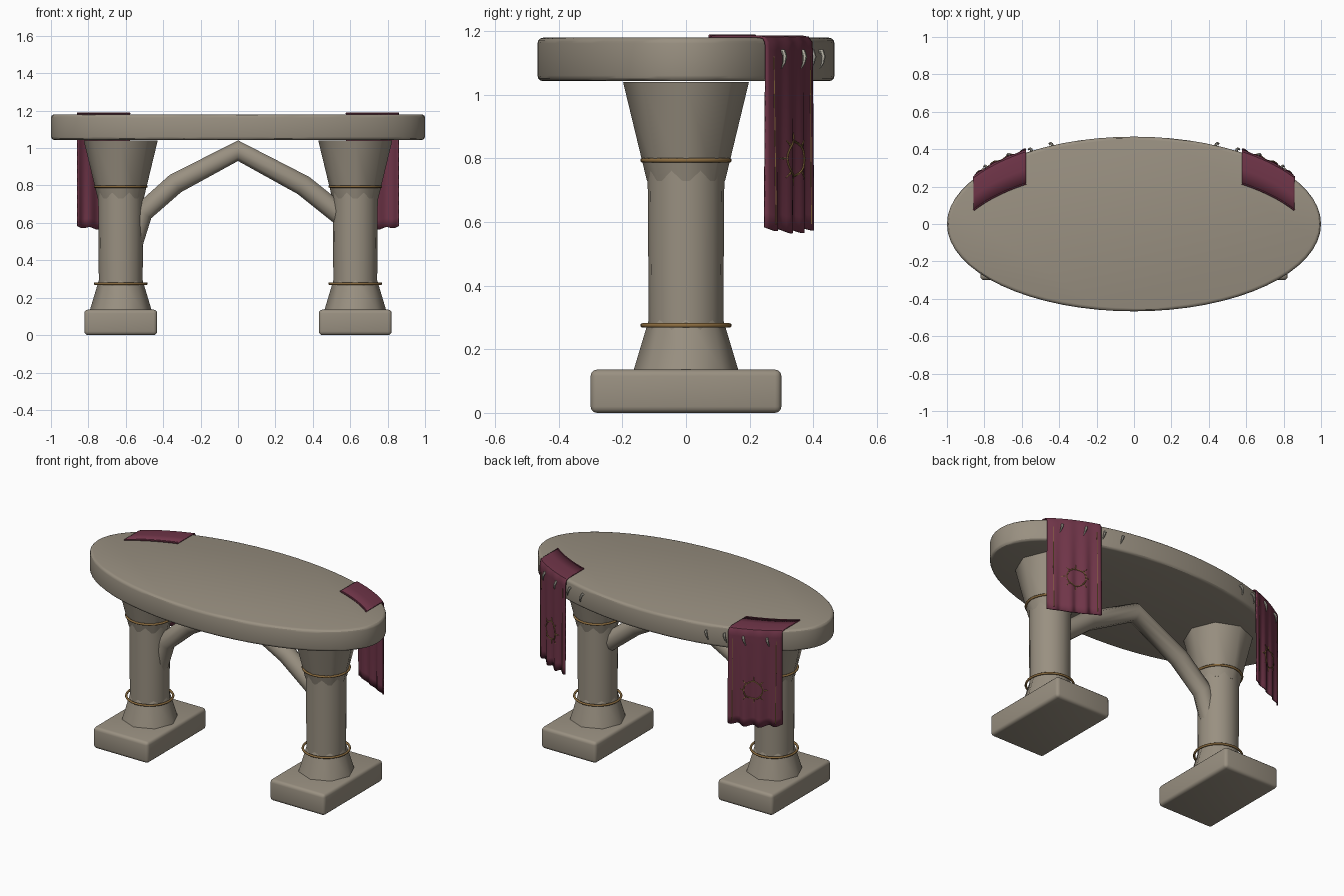
import bpy, math
from math import sin, cos, pi, sqrt

if "Cube" in bpy.data.objects:
    bpy.data.objects.remove(bpy.data.objects["Cube"])

A, B = 1.0, 0.467          # tabletop half axes
LEG_X = 0.627


def material(name, rgb):
    m = bpy.data.materials.new(name)
    m.diffuse_color = (*rgb, 1)
    m.use_nodes = True
    m.node_tree.nodes["Principled BSDF"].inputs["Base Color"].default_value = m.diffuse_color
    return m


STONE = material("stone", (0.32, 0.28, 0.22))
CLOTH = material("cloth", (0.16, 0.035, 0.065))
GOLD = material("gold", (0.26, 0.15, 0.05))
CLAW = material("claw", (0.42, 0.40, 0.34))


def finish(ob, name, mat, angle=35, bevel=0):
    ob.name = name
    ob.data.materials.clear()
    ob.data.materials.append(mat)
    bpy.ops.object.select_all(action='DESELECT')
    ob.select_set(True)
    bpy.context.view_layer.objects.active = ob
    bpy.ops.object.transform_apply(location=False, rotation=True, scale=True)
    if bevel:
        b = ob.modifiers.new("bevel", 'BEVEL')
        b.width, b.segments = bevel, 3
        b.limit_method, b.angle_limit = 'ANGLE', math.radians(40)
        bpy.ops.object.modifier_apply(modifier="bevel")
    if angle:
        bpy.ops.object.shade_smooth_by_angle(angle=math.radians(angle))
    return ob


def mesh_object(name, verts, faces):
    me = bpy.data.meshes.new(name)
    me.from_pydata(verts, [], faces)
    me.update()
    ob = bpy.data.objects.new(name, me)
    bpy.context.collection.objects.link(ob)
    return ob


def cone(name, x, z0, z1, r0, r1, sides, angle):
    bpy.ops.mesh.primitive_cone_add(vertices=sides, radius1=r0, radius2=r1,
                                    depth=z1 - z0, location=(x, 0, (z0 + z1) / 2))
    return finish(bpy.context.object, name, STONE, angle)


def tube(name, points, radius, mat, radii=None, closed=False, res=1, angle=50):
    cu = bpy.data.curves.new(name, 'CURVE')
    cu.dimensions = '3D'
    cu.bevel_depth, cu.bevel_resolution, cu.use_fill_caps = radius, res, True
    sp = cu.splines.new('POLY')
    sp.points.add(len(points) - 1)
    for i, p in enumerate(points):
        sp.points[i].co = (*p, 1)
        sp.points[i].radius = radii[i] if radii else 1
    sp.use_cyclic_u = closed
    ob = bpy.data.objects.new(name, cu)
    bpy.context.collection.objects.link(ob)
    bpy.ops.object.select_all(action='DESELECT')
    ob.select_set(True)
    bpy.context.view_layer.objects.active = ob
    bpy.ops.object.convert(target='MESH')
    return finish(bpy.context.object, name, mat, angle)


def rim_y(x):
    return B * sqrt(max(0, 1 - (x / A) ** 2))


# Oval tabletop
bpy.ops.mesh.primitive_cylinder_add(vertices=64, radius=1, depth=0.137,
                                    location=(0, 0, 1.1115))
bpy.context.object.scale = (A, B, 1)
finish(bpy.context.object, "tabletop", STONE, 30, 0.018)

# Feet, columns and gold rings
for s, side in ((-1, "left"), (1, "right")):
    x = s * LEG_X
    bpy.ops.mesh.primitive_cube_add(size=1, location=(x, 0, 0.068))
    bpy.context.object.scale = (0.39, 0.6, 0.136)
    finish(bpy.context.object, side + "_foot", STONE, 30, 0.02)
    cone(side + "_column_base", x, 0.13, 0.30, 0.166, 0.115, 8, 50)
    cone(side + "_column_shaft", x, 0.26, 0.80, 0.117, 0.121, 16, 35)
    cone(side + "_column_capital", x, 0.73, 1.041, 0.123, 0.198, 8, 50)
    for z, part in ((0.275, "lower"), (0.794, "upper")):
        bpy.ops.mesh.primitive_torus_add(location=(x, 0, z), major_radius=0.137,
                                         minor_radius=0.007, major_segments=32,
                                         minor_segments=8)
        finish(bpy.context.object, f"{side}_{part}_ring", GOLD, 60)

# Crooked brace branches between the columns
tube("brace", [(-0.57, 0, 0.47), (-0.51, 0, 0.655), (-0.335, 0, 0.81), (0, 0, 0.986),
               (0.35, 0, 0.80), (0.60, 0, 0.60)], 0.058, STONE, res=3)

# Draped banners: u runs across the width, the profile runs from tabletop to hem
X0, WIDTH = 0.577, 0.282


def cloth_point(s, u, dy, z, lift=0.0):
    x = X0 + WIDTH * u
    hang = max(0, min(1, (1.12 - z) / 0.5))
    fold = (0.002 + 0.007 * hang) * sin(2 * pi * 3.5 * u + 0.6)
    if z > 1.17:
        fold = 0
    if z < 0.8:
        z -= (0.8 - z) / 0.22 * (0.012 * sin(pi * u) + 0.6 * fold)
    return (s * x, rim_y(x) + dy + fold * (dy > 0) + lift, z)


PROFILE = [(-0.168, 1.184), (-0.09, 1.184), (-0.02, 1.184), (0.003, 1.180),
           (0.012, 1.165)] + [(0.013, 1.14 - 0.0466 * i) for i in range(13)]
NU = 28
for s, side in ((-1, "left"), (1, "right")):
    verts = [cloth_point(s, i / NU, dy, z) for dy, z in PROFILE for i in range(NU + 1)]
    faces = []
    for j in range(len(PROFILE) - 1):
        for i in range(NU):
            a = j * (NU + 1) + i
            f = (a, a + 1, a + NU + 2, a + NU + 1)
            faces.append(f if s < 0 else f[::-1])
    banner = mesh_object(side + "_banner", verts, faces)
    sol = banner.modifiers.new("thickness", 'SOLIDIFY')
    sol.thickness, sol.offset = 0.007, 0
    finish(banner, side + "_banner", CLOTH, 45)

    # Gold trim down both edges and raised hem on the tabletop
    for k, u in enumerate((0.09, 0.91)):
        tube(f"{side}_trim_{k}", [cloth_point(s, u, 0.013, 1.12 - 0.04 * i, 0.003)
                                  for i in range(14)], 0.0025, GOLD)
    tube(side + "_hem", [cloth_point(s, i / 12, -0.165, 1.185) for i in range(13)],
         0.005, CLOTH)

    # Sun emblem laid on the cloth
    def emblem(r, t):
        return cloth_point(s, 0.5 + r * cos(t) * 0.92 / WIDTH, 0.013,
                           0.8 + r * sin(t), 0.005)
    tube(side + "_sun_ring", [emblem(0.054, 2 * pi * i / 24) for i in range(24)],
         0.0035, GOLD, closed=True)
    for k in range(8):
        t = 2 * pi * k / 8
        tube(f"{side}_sun_ray_{k}", [emblem(0.06, t), emblem(0.082, t)],
             0.004, GOLD, radii=[1, 0.3])

    # Curved claws pinned along the rim
    for k, x in enumerate((0.44, 0.55, 0.665, 0.79)):
        y = rim_y(x) + (0.012 if x > X0 else 0)
        path = [(s * (x + dx), y + dy, z) for dx, dy, z in
                ((-0.006, -0.01, 1.138), (0, 0.008, 1.137), (0.006, 0.013, 1.12),
                 (0.012, 0.01, 1.10), (0.014, 0.002, 1.083))]
        tube(f"{side}_claw_{k}", path, 0.008, CLAW, radii=[0.8, 1, 0.9, 0.6, 0.15])
